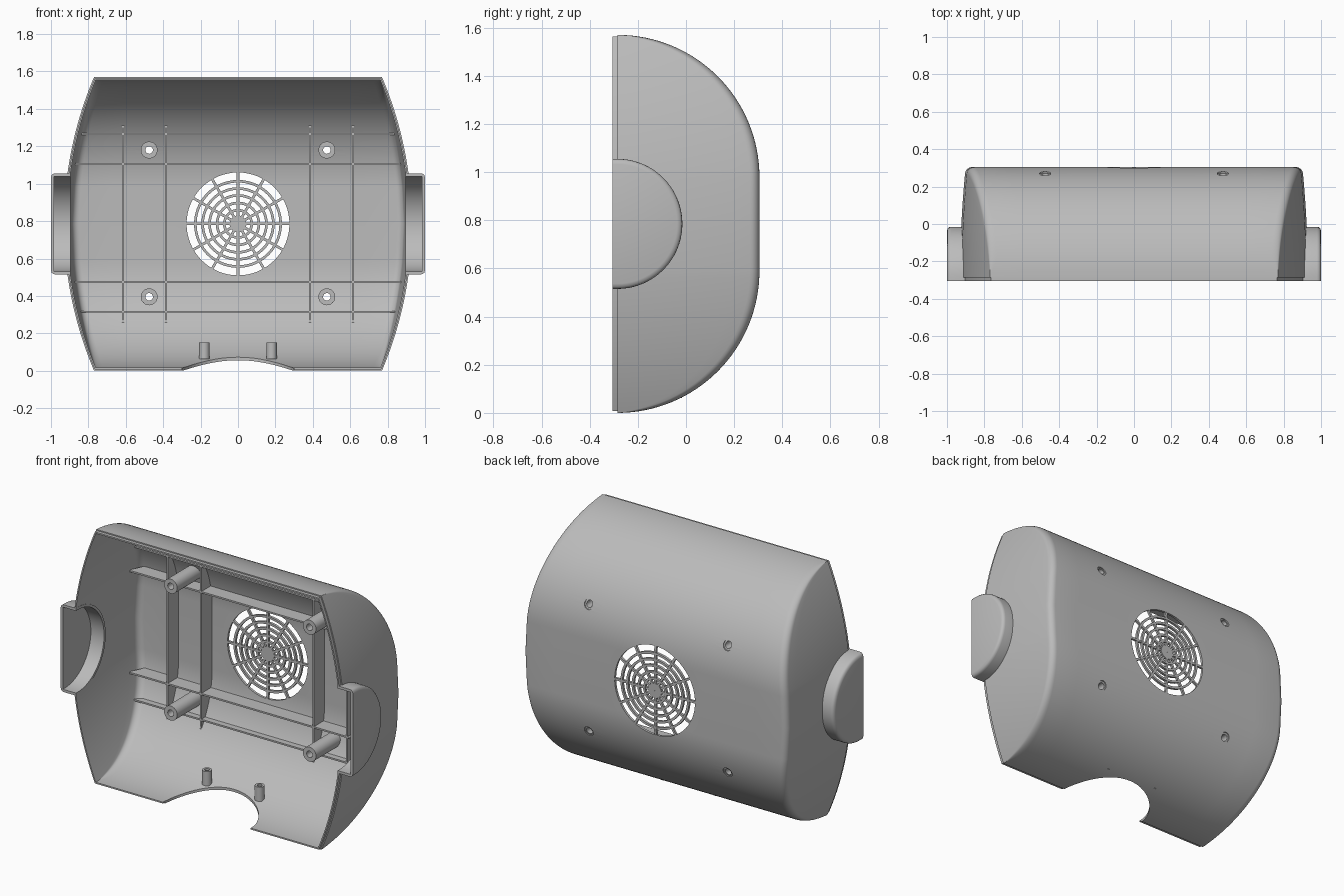
import bpy, bmesh
from math import sin, cos, pi, sqrt

if "Cube" in bpy.data.objects:
    bpy.data.objects.remove(bpy.data.objects["Cube"])

MID, FLAT, RAD, SEAM, FRONT, WALL = 0.785, 0.195, 0.59, -0.285, -0.305, 0.015

grey = bpy.data.materials.new("plain grey")
grey.use_nodes = True
grey.diffuse_color = (0.5, 0.5, 0.5, 1)
grey.node_tree.nodes["Principled BSDF"].inputs["Base Color"].default_value = (0.5, 0.5, 0.5, 1)


def back_y(z, t=0.0):
    """Back surface of the housing at height z, inset by t."""
    d = max(abs(z - MID) - FLAT, 0)
    return SEAM + sqrt(max((RAD - t) ** 2 - d * d, 0))


def half_width(y, z):
    """Bulged end cap: arc over the height, slight taper to the back."""
    return sqrt(4 - (z - MID) ** 2) - 1.07 - 0.03 * ((y - SEAM) / RAD) ** 2


def finish(bm, name, smooth=True):
    bmesh.ops.remove_doubles(bm, verts=bm.verts, dist=1e-5)
    bmesh.ops.recalc_face_normals(bm, faces=bm.faces)
    me = bpy.data.meshes.new(name)
    bm.to_mesh(me)
    bm.free()
    me.materials.append(grey)
    ob = bpy.data.objects.new(name, me)
    bpy.context.collection.objects.link(ob)
    if smooth:
        shade(ob)
    return ob


def shade(ob):
    bpy.ops.object.select_all(action='DESELECT')
    ob.select_set(True)
    bpy.context.view_layer.objects.active = ob
    bpy.ops.object.shade_smooth_by_angle(angle=0.6)


def loft(bm, rings, closed=False):
    """Skin a row of closed cross-sections, capped unless the row is closed."""
    rows = [[bm.verts.new(p) for p in ring] for ring in rings]
    n = len(rows[0])
    for i in range(len(rows) if closed else len(rows) - 1):
        a, b = rows[i], rows[(i + 1) % len(rows)]
        for j in range(n):
            k = (j + 1) % n
            bm.faces.new((a[j], a[k], b[k], b[j]))
    if not closed:
        bm.faces.new(rows[0])
        bm.faces.new(rows[-1])


def cylinder(name, axis, centre, rx, ry, length):
    """Cutter along x, y or z."""
    def point(a, h):
        u, v = rx * cos(a), ry * sin(a)
        off = {'x': (h, u, v), 'y': (u, h, v), 'z': (u, v, h)}[axis]
        return [c + o for c, o in zip(centre, off)]
    bm = bmesh.new()
    loft(bm, [[point(2 * pi * i / 64, h) for i in range(64)] for h in (-length / 2, length / 2)])
    ob = finish(bm, name, False)
    ob.hide_render = True
    return ob


def cut(ob, cutters):
    bpy.context.view_layer.objects.active = ob
    for c in cutters:
        mod = ob.modifiers.new("cut", 'BOOLEAN')
        mod.operation, mod.solver, mod.object = 'DIFFERENCE', 'EXACT', c
        bpy.ops.object.modifier_apply(modifier=mod.name)
    shade(ob)


# Housing: outer and inner skins as matching grids, joined along the front rim
def skin_row(y_back, z, t):
    r = min(0.04, 0.4 * (y_back - SEAM))
    side = []
    for i in range(9):
        y = SEAM + (y_back - r - SEAM) * i / 8
        side.append((half_width(y, z) - t, y, z))
    w = side[-1][0]
    for i in range(1, 7):
        a = pi / 2 * i / 6
        side.append((w - r + r * cos(a), y_back - r + r * sin(a), z))
    w = side[-1][0]
    mid = [(w * (1 - i / 5), y_back, z) for i in range(1, 10)]
    return side + mid + [(-x, y, z) for x, y, z in reversed(side)]


def skin(t):
    r = RAD - t
    arc = [(SEAM + r * sin(pi / 2 * i / 32), FLAT + r * cos(pi / 2 * i / 32)) for i in range(33)]
    path = [(y, MID + d) for y, d in arc] + [(arc[-1][0], MID)]
    path += [(y, MID - d) for y, d in reversed(arc)]
    return [skin_row(y, z, t) for y, z in path]


bm = bmesh.new()
grids = [[[bm.verts.new(p) for p in row] for row in skin(t)] for t in (0, WALL)]
rows, cols = len(grids[0]), len(grids[0][0])
for g in grids:
    for i in range(rows - 1):
        for j in range(cols - 1):
            bm.faces.new((g[i][j], g[i][j + 1], g[i + 1][j + 1], g[i + 1][j]))
rim = [(0, j) for j in range(cols)] + [(i, cols - 1) for i in range(1, rows)]
rim += [(rows - 1, j) for j in range(cols - 2, -1, -1)] + [(i, 0) for i in range(rows - 2, 0, -1)]
for (i, j), (k, m) in zip(rim, rim[1:] + rim[:1]):
    bm.faces.new((grids[0][i][j], grids[0][k][m], grids[1][k][m], grids[1][i][j]))
housing = finish(bm, "housing", False)

# Thin locating lip standing proud of the front rim
bm = bmesh.new()


def outline(t):
    zs = [MID + (MID - t) * (1 - i / 16) for i in range(33)]
    right = [(half_width(SEAM, z) - t, z) for z in zs]
    return right + [(-x, z) for x, z in reversed(right)]


loft(bm, [[(a[0], FRONT, a[1]), (a[0], -0.275, a[1]), (b[0], -0.275, b[1]), (b[0], FRONT, b[1])]
          for a, b in zip(outline(0.007), outline(WALL + 0.001))], True)
lip = finish(bm, "front_lip", False)

# Openings: side handles, bottom notch, fan hole and screw holes
SCREWS = [(x, z) for x in (-0.475, 0.475) for z in (0.395, 1.18)]
handle_cut = cylinder("handle_cutter", 'x', (0, SEAM, MID), 0.255, 0.255, 2.4)
notch_cut = cylinder("notch_cutter", 'z', (0, FRONT, 0.1), 0.3, 0.27, 0.4)
fan_cut = cylinder("fan_cutter", 'y', (0, 0.3, MID), 0.275, 0.275, 0.3)
screw_cuts = [cylinder("screw_cutter", 'y', (x, 0.3, z), 0.03, 0.03, 0.3) for x, z in SCREWS]
cut(housing, [handle_cut, notch_cut, fan_cut] + screw_cuts)
cut(lip, [handle_cut, notch_cut])
for c in [handle_cut, notch_cut, fan_cut] + screw_cuts:
    bpy.data.objects.remove(c)

# Hollow half-round side handles
section = [(0.895, 0.27), (0.978, 0.27), (0.988, 0.268), (0.996, 0.261), (1, 0.248),
           (1, 0), (0.985, 0), (0.985, 0.254), (0.895, 0.254)]
for s, name in ((1, "left_handle"), (-1, "right_handle")):
    bm = bmesh.new()
    turns = [(0, FRONT)] + [(pi * i / 40, SEAM) for i in range(41)] + [(pi, FRONT)]
    loft(bm, [[(s * x, y + r * sin(a), MID + r * cos(a)) for x, r in section] for a, y in turns])
    finish(bm, name)

# Fan grille: concentric rings and twelve spokes following the back
bm = bmesh.new()


def bar(x0, z0, x1, z1, inset):
    ring = [(x0, z0), (x1, z1)]
    return ([(x, back_y(z) - inset, z) for x, z in ring]
            + [(x, back_y(z) - WALL, z) for x, z in reversed(ring)])


for r0, r1 in ((0.001, 0.045), (0.066, 0.08), (0.105, 0.119), (0.145, 0.159),
               (0.182, 0.196), (0.221, 0.235)):
    dirs = [(cos(2 * pi * i / 72), sin(2 * pi * i / 72)) for i in range(72)]
    loft(bm, [bar(r0 * c, MID + r0 * s, r1 * c, MID + r1 * s, 0) for c, s in dirs], True)
for k in range(12):
    c, s, h = cos(pi * k / 6), sin(pi * k / 6), 0.007
    loft(bm, [bar(r * c - h * s, MID + r * s + h * c, r * c + h * s, MID + r * s - h * c, 0.001)
              for r in (0.03, 0.08, 0.13, 0.18, 0.23, 0.278)])
finish(bm, "fan_grille")

# Screw bosses: tubes reaching forward from the back wall
for x, z in SCREWS:
    bm = bmesh.new()
    rings = []
    for i in range(32):
        c, s = cos(2 * pi * i / 32), sin(2 * pi * i / 32)
        pts = [(x + r * c, z + r * s) for r in (0.045, 0.02)]
        (xo, zo), (xi, zi) = pts
        rings.append([(xo, 0.02, zo), (xo, back_y(zo) - 0.007, zo),
                      (xi, back_y(zi) - 0.007, zi), (xi, 0.02, zi)])
    loft(bm, rings, True)
    finish(bm, "screw_boss")

# Short upright posts beside the notch
for x in (-0.18, 0.18):
    bm = bmesh.new()
    dirs = [(cos(2 * pi * i / 24), sin(2 * pi * i / 24)) for i in range(24)]
    loft(bm, [[(x + r * c, -0.045 + r * s, z) for r, z in
               ((0.028, 0.062), (0.028, 0.15), (0.014, 0.15), (0.014, 0.075))] for c, s in dirs], True)
    finish(bm, "floor_post")

# Stiffening ribs across the back wall
EDGE, THIN = 0.185, 0.005
for z in (0.315, 0.475, 1.105, 1.265):
    bm = bmesh.new()
    y = back_y(z) - 0.008
    w0, w1 = half_width(EDGE, z) - 0.008, half_width(y, z) - 0.045
    plan = [(-w0, EDGE), (w0, EDGE), (w1, y), (-w1, y)]
    loft(bm, [[(px, py, z + h) for px, py in plan] for h in (-THIN, THIN)])
    finish(bm, "horizontal_rib", False)
for x in (-0.615, -0.385, 0.385, 0.615):
    bm = bmesh.new()
    zs = [MID + 0.535 * (i / 16 - 1) for i in range(33)]
    side = [(max(back_y(z) - 0.008, EDGE + 0.001), z) for z in zs]
    side += [(EDGE, zs[-1]), (EDGE, zs[0])]
    loft(bm, [[(x + h, y, z) for y, z in side] for h in (-THIN, THIN)])
    finish(bm, "vertical_rib", False)
